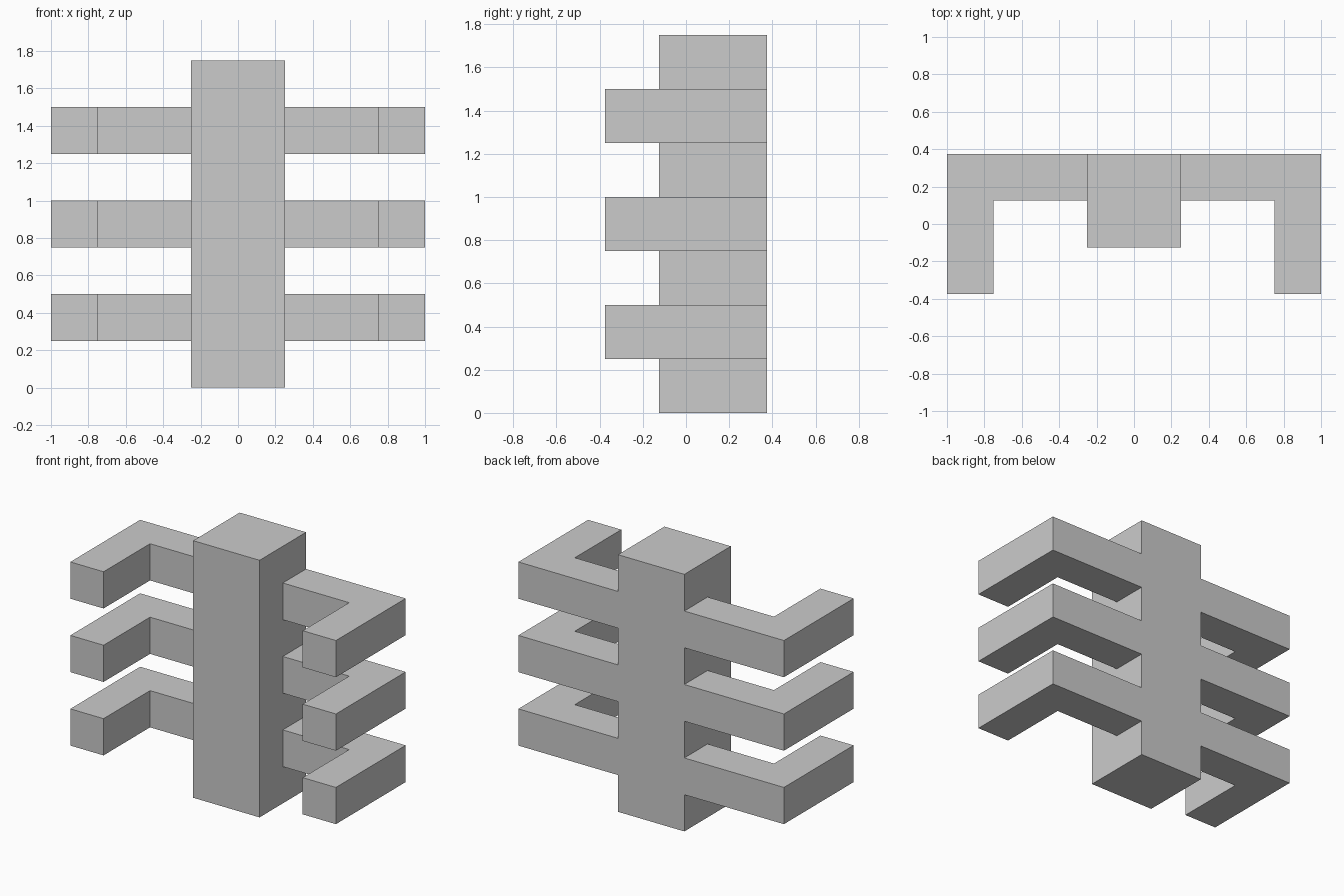
import bpy, bmesh
from mathutils import Vector

if "Cube" in bpy.data.objects:
    bpy.data.objects.remove(bpy.data.objects["Cube"])

STEP = 0.25

grey = bpy.data.materials.new("light_grey")
grey.diffuse_color = (0.6, 0.6, 0.6, 1)
grey.use_nodes = True
grey.node_tree.nodes["Principled BSDF"].inputs["Base Color"].default_value = grey.diffuse_color

bm = bmesh.new()


def pull(faces, offset):
    """Extrude each face along an offset and return the new end faces."""
    ends = bmesh.ops.extrude_discrete_faces(bm, faces=faces)["faces"]
    for f in ends:
        bmesh.ops.translate(bm, vec=Vector(offset), verts=f.verts[:])
    return ends


# Central column, 0.5 x 0.5 x 1.75
bmesh.ops.create_cube(bm, size=1)
bmesh.ops.scale(bm, vec=(0.5, 0.5, 1.75), verts=bm.verts)
bmesh.ops.translate(bm, vec=(0, 0.125, 0.875), verts=bm.verts)

# Cut the column into bands and front/back halves, where the arms start
cuts = [((0, 0, STEP * i), (0, 0, 1)) for i in range(1, 7)]
cuts.append(((0, 0.125, 0), (0, 1, 0)))
for co, no in cuts:
    geom = bm.verts[:] + bm.edges[:] + bm.faces[:]
    bmesh.ops.bisect_plane(bm, geom=geom, plane_co=co, plane_no=no)

# Three L-shaped arms on each side, pulled out of every second band
for side in (-1, 1):
    bm.normal_update()
    roots = []
    for f in bm.faces:
        c = f.calc_center_median()
        if (f.normal.x * side > 0.9 and abs(abs(c.x) - 0.25) < 0.01
                and c.y > 0.13 and int(c.z / STEP) % 2 == 1):
            roots.append(f)
    elbows = pull(roots, (side * 0.5, 0, 0))
    pull(elbows, (side * 0.25, 0, 0))
    # Forward-pointing ends
    bm.normal_update()
    tips = [f for f in bm.faces if f.normal.y < -0.9
            and f.calc_center_median().x * side > 0.8]
    pull(tips, (0, -0.5, 0))

# Merge flat neighbouring faces
bmesh.ops.recalc_face_normals(bm, faces=bm.faces)
bmesh.ops.dissolve_limit(bm, angle_limit=0.01, verts=bm.verts, edges=bm.edges)

mesh = bpy.data.meshes.new("column_with_arms")
bm.to_mesh(mesh)
bm.free()
mesh.materials.append(grey)
bpy.context.collection.objects.link(bpy.data.objects.new("column_with_arms", mesh))
